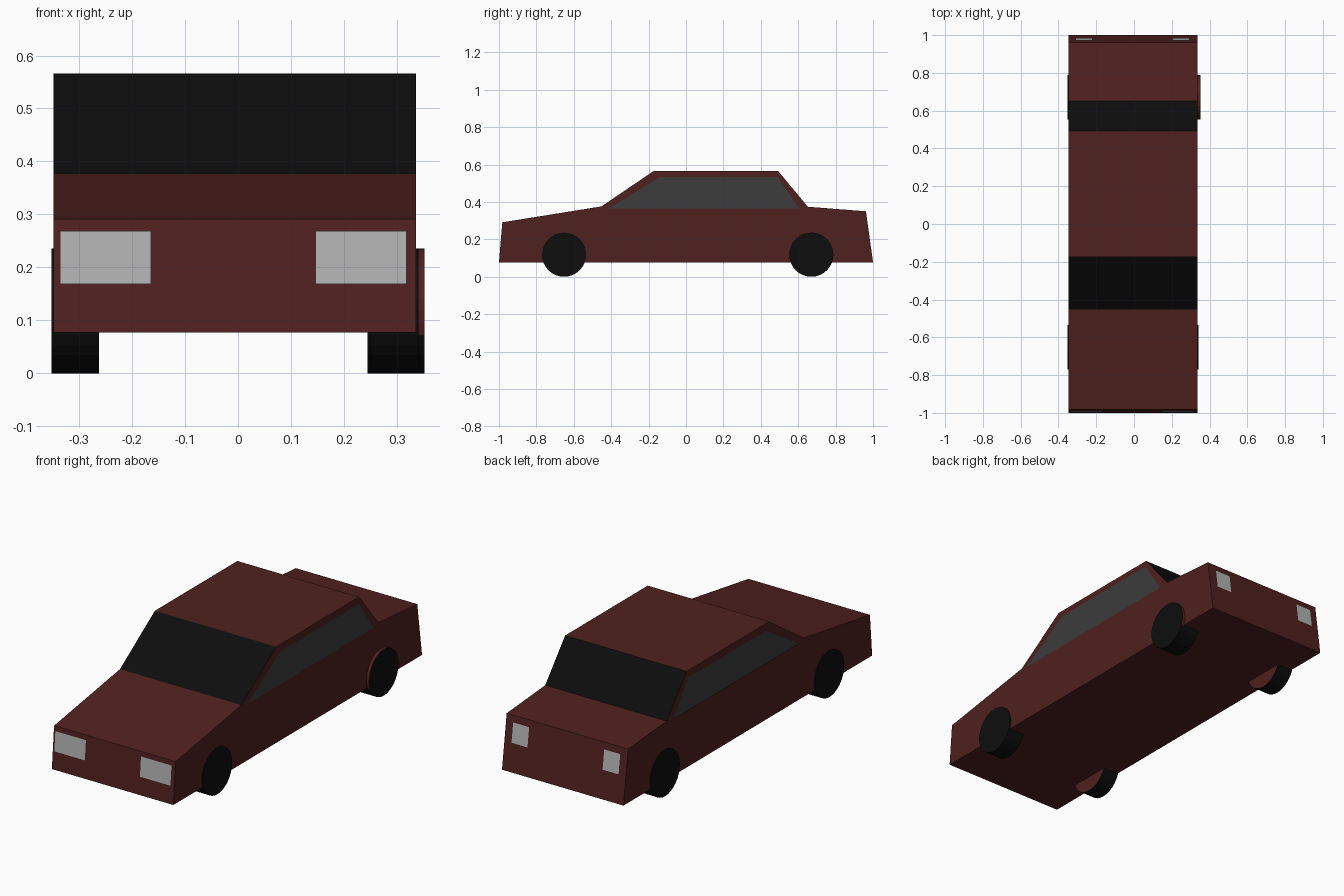
import bpy, bmesh, math
from mathutils import Matrix

if "Cube" in bpy.data.objects:
    bpy.data.objects.remove(bpy.data.objects["Cube"])


def mat(name, r, g, b):
    m = bpy.data.materials.new(name)
    m.diffuse_color = (r, g, b, 1)
    m.use_nodes = True
    m.node_tree.nodes["Principled BSDF"].inputs["Base Color"].default_value = m.diffuse_color
    return m


RED = mat("dark_red_paint", 0.08, 0.015, 0.014)
BLACK = mat("black", 0.004, 0.004, 0.004)
GLASS = mat("grey_glass", 0.045, 0.045, 0.045)
LAMP = mat("lamp_grey", 0.45, 0.45, 0.45)


def finish(name, bm, *mats):
    me = bpy.data.meshes.new(name)
    bm.to_mesh(me)
    bm.free()
    for m in mats:
        me.materials.append(m)
    ob = bpy.data.objects.new(name, me)
    bpy.context.collection.objects.link(ob)
    return ob


def panel(name, points, material):
    bm = bmesh.new()
    bm.faces.new([bm.verts.new(p) for p in points])
    finish(name, bm, material)


# Body: side profile extruded across the width, windscreens painted black
X0, X1 = -0.348, 0.336
profile = [(-1.0, 0.077), (-0.982, 0.291), (-0.452, 0.376), (-0.172, 0.566),
           (0.492, 0.566), (0.652, 0.374), (0.962, 0.35), (1.0, 0.077)]
bm = bmesh.new()
side = bm.faces.new([bm.verts.new((X0, y, z)) for y, z in profile])
ext = bmesh.ops.extrude_face_region(bm, geom=[side], use_keep_orig=True)
bmesh.ops.translate(bm, vec=(X1 - X0, 0, 0),
                    verts=[v for v in ext["geom"] if isinstance(v, bmesh.types.BMVert)])
bmesh.ops.recalc_face_normals(bm, faces=bm.faces[:])
for f in bm.faces:
    n = f.normal
    if abs(n.y) > 0.4 and n.z > 0.4:
        f.material_index = 1
finish("body", bm, RED, BLACK)

# Side windows
window = [(-0.41, 0.366), (-0.14, 0.533), (0.49, 0.533), (0.605, 0.366)]
panel("right_window", [(0.339, y, z) for y, z in window], GLASS)
panel("left_window", [(-0.352, y, z) for y, z in reversed(window)], GLASS)


# Lamps: quads lying just off the sloping end faces
def front_y(z):
    return -1.0 + (z - 0.077) * 0.018 / 0.214 - 0.005


def rear_y(z):
    return 1.0 - (z - 0.077) * 0.038 / 0.273 + 0.005


def lamp(name, xa, xb, za, zb, depth):
    panel(name, [(x, depth(z), z) for x, z in ((xa, za), (xb, za), (xb, zb), (xa, zb))], LAMP)


lamp("left_headlamp", -0.336, -0.164, 0.169, 0.269, front_y)
lamp("right_headlamp", 0.146, 0.318, 0.169, 0.269, front_y)
lamp("left_tail_lamp", -0.22, -0.31, 0.22, 0.318, rear_y)
lamp("right_tail_lamp", 0.293, 0.203, 0.22, 0.318, rear_y)


# Wheels: black drums with red inner faces
def wheel(name, xa, xb, y, lip=False):
    bm = bmesh.new()
    bmesh.ops.create_cone(bm, cap_ends=True, segments=32, radius1=0.118, radius2=0.118,
                          depth=xb - xa,
                          matrix=Matrix.Translation(((xa + xb) / 2, y, 0.118))
                          @ Matrix.Rotation(math.pi / 2, 4, 'Y'))
    bm.normal_update()
    for f in bm.faces:
        inner = f.normal.x * (xa + xb) < -0.1
        painted_rim = lip and abs(f.normal.x) < 0.5 and f.calc_center_median().z > 0.075
        if inner or painted_rim:
            f.material_index = 1
    finish(name, bm, BLACK, RED)


wheel("front_left_wheel", -0.352, -0.262, -0.652)
wheel("rear_left_wheel", -0.352, -0.262, 0.67)
wheel("front_right_wheel", 0.25, 0.341, -0.652)
wheel("rear_right_wheel", 0.244, 0.336, 0.67)
wheel("rear_right_wheel_lip", 0.336, 0.352, 0.67, lip=True)
